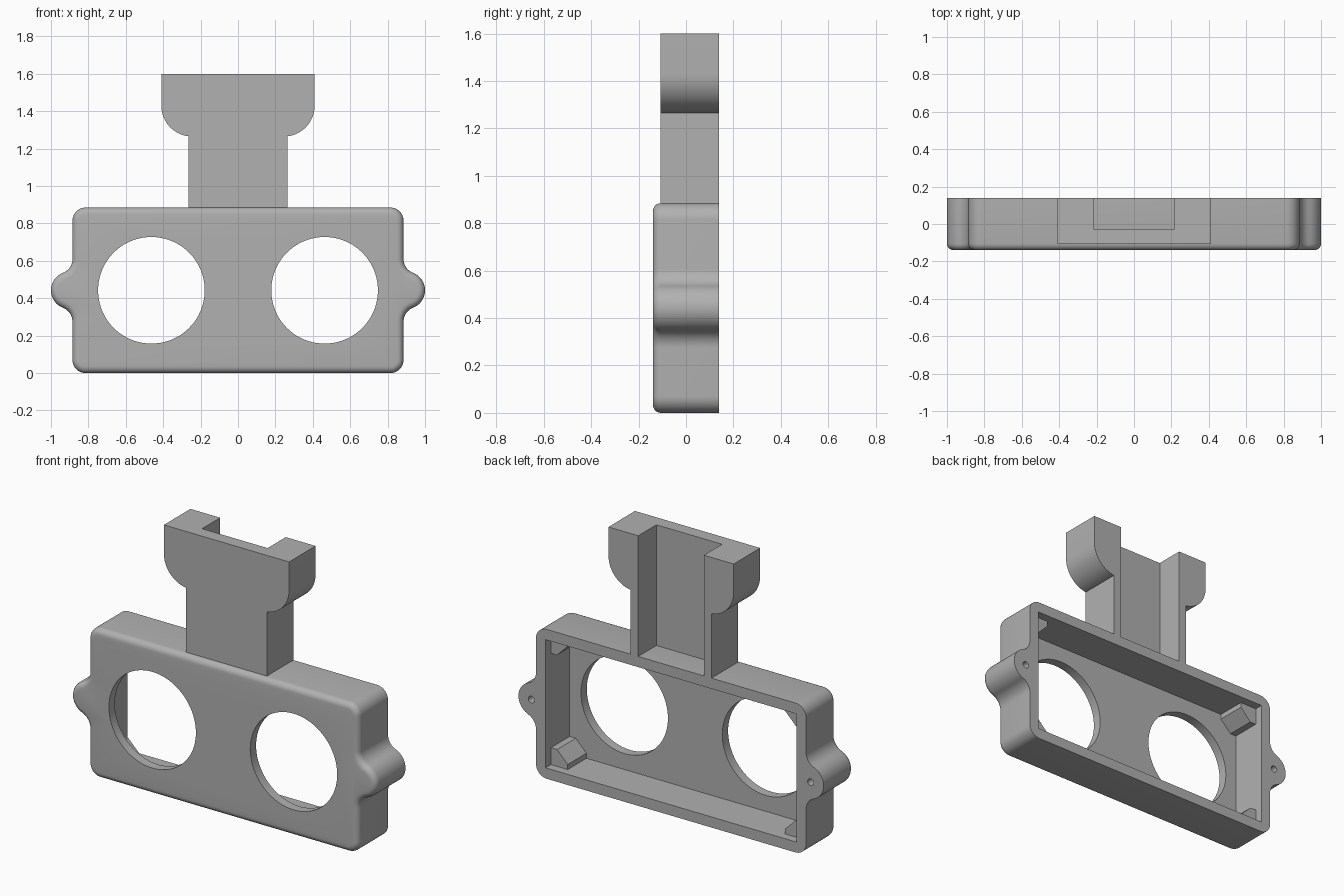
import bpy, bmesh
from math import cos, sin, radians, degrees, atan2, sqrt

cube = bpy.data.objects.get("Cube")
if cube:
    bpy.data.objects.remove(cube, do_unlink=True)

grey = bpy.data.materials.new("grey plastic")
grey.use_nodes = True
grey.diffuse_color = (0.44, 0.44, 0.44, 1)
grey.node_tree.nodes["Principled BSDF"].inputs["Base Color"].default_value = grey.diffuse_color

BACK, FRONT = 0.14, -0.14
W, H = 0.885, 0.885
MID = H / 2
WALL = 0.063
FLOOR = FRONT + 0.055


def arc(cx, cz, r, a0, a1, n=10):
    """Points on an arc, angles in degrees."""
    steps = [radians(a0 + (a1 - a0) * i / n) for i in range(n + 1)]
    return [(cx + r * cos(a), cz + r * sin(a)) for a in steps]


def circle(cx, cz, r, n=64):
    return arc(cx, cz, r, 0, 360, n)[:-1]


def rect(x0, z0, x1, z1):
    return [(x0, z0), (x1, z0), (x1, z1), (x0, z1)]


def prism(name, outline, y0, y1, bevel=0):
    """Extrude an x-z outline from y0 (front) to y1, rounding the front edge."""
    bm = bmesh.new()
    face = bm.faces.new([bm.verts.new((x, y0, z)) for x, z in outline])
    out = bmesh.ops.extrude_face_region(bm, geom=[face], use_keep_orig=True)
    for v in out["geom"]:
        if isinstance(v, bmesh.types.BMVert):
            v.co.y = y1
    bmesh.ops.recalc_face_normals(bm, faces=bm.faces[:])
    if bevel:
        edges = [e for e in bm.edges if all(abs(v.co.y - y0) < 1e-5 for v in e.verts)]
        bmesh.ops.bevel(bm, geom=edges, offset=bevel, segments=5, profile=0.5,
                        affect='EDGES', clamp_overlap=False)
    mesh = bpy.data.meshes.new(name)
    bm.to_mesh(mesh)
    bm.free()
    mesh.materials.append(grey)
    obj = bpy.data.objects.new(name, mesh)
    bpy.context.collection.objects.link(obj)
    return obj


def select(obj):
    bpy.ops.object.select_all(action='DESELECT')
    obj.select_set(True)
    bpy.context.view_layer.objects.active = obj


def cut(obj, cutter):
    """Subtract the cutter from the object and remove it."""
    select(obj)
    mod = obj.modifiers.new("cut", 'BOOLEAN')
    mod.operation = 'DIFFERENCE'
    mod.solver = 'EXACT'
    mod.object = cutter
    bpy.ops.object.modifier_apply(modifier=mod.name)
    bpy.data.objects.remove(cutter, do_unlink=True)


def smooth(obj):
    select(obj)
    bpy.ops.object.shade_smooth_by_angle(angle=radians(30))


# Housing outline: right half from bottom to top, with a filleted screw ear
ear_x, ear_r, fillet, corner = 0.9, 0.1, 0.08, 0.07
dx = W + fillet - ear_x
dz = sqrt((ear_r + fillet) ** 2 - dx ** 2)
lean = degrees(atan2(dz, dx))
half = arc(W - corner, corner, corner, -90, 0)
half += arc(W + fillet, MID - dz, fillet, 180, 180 - lean)
half += arc(ear_x, MID, ear_r, -lean, lean, 20)[1:-1]
half += arc(W + fillet, MID + dz, fillet, 180 + lean, 180)
half += arc(W - corner, H - corner, corner, 0, 90)
outline = half + [(-x, z) for x, z in reversed(half)]
housing = prism("housing", outline, FRONT, BACK, bevel=0.035)

# Open back, two round windows and blind screw holes
cut(housing, prism("cavity", rect(-W + WALL, WALL, W - WALL, H - WALL), FLOOR, BACK + 0.1))
for side in (-1, 1):
    cut(housing, prism("window", circle(side * 0.463, MID, 0.285, 80), FRONT - 0.1, BACK))
    cut(housing, prism("screw_hole", circle(side * 0.915, MID, 0.02, 24), -0.06, BACK + 0.1))
smooth(housing)

# Chamfered corner posts inside the housing
post = [(0, 0), (0.11, 0), (0.11, 0.03), (0.04, 0.1), (0, 0.1)]
for side, side_name in ((-1, "right"), (1, "left")):
    for up, level in ((1, "lower"), (-1, "upper")):
        pts = [(side * (W - WALL - x), MID - up * (MID - WALL - z)) for x, z in post]
        prism(f"{level}_{side_name}_post", pts, FLOOR, BACK - 0.05)

# Mounting neck with a wider head and a channel down its back
neck_w, head_w, top, r = 0.265, 0.41, 1.6, 0.165
half = [(neck_w, H)]
half += [p for p in arc(head_w - r, 1.43, r, -83, 0, 16)]
half += [(head_w, top)]
neck = prism("mounting_neck", half + [(-x, z) for x, z in reversed(half)], -0.108, BACK)
cut(neck, prism("channel", rect(-0.215, H - 0.1, 0.215, top + 0.1), -0.03, BACK + 0.1))
smooth(neck)
